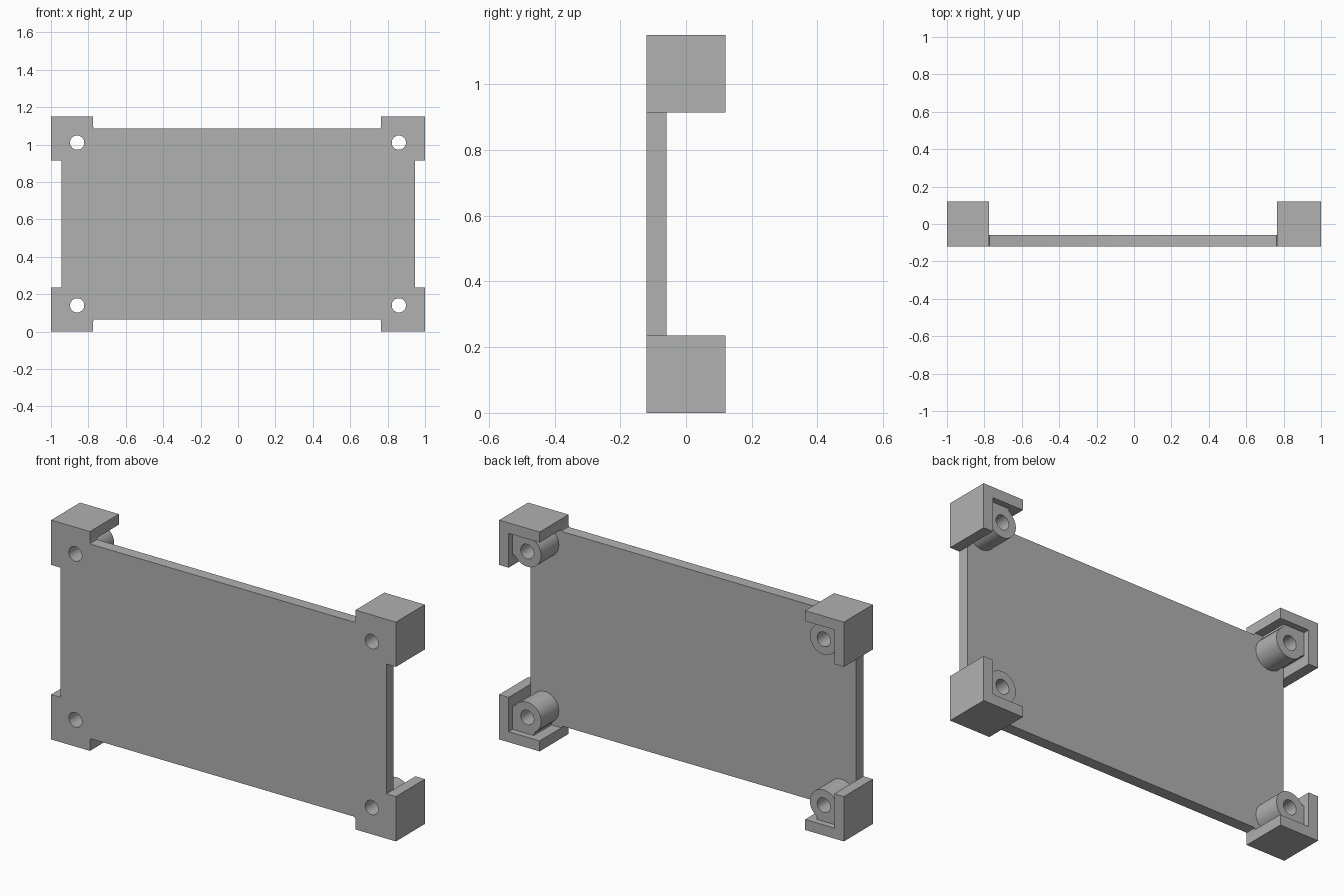
import bpy, bmesh
from math import cos, sin, radians

cube = bpy.data.objects.get("Cube")
if cube:
    bpy.data.objects.remove(cube)

TOP = 1.15                       # overall height
FRONT, FLOOR, BOSS, BACK = -0.12, -0.06, 0.087, 0.12
WALL, HOLE, RADIUS = 0.055, 0.14, 0.08
SIZE_Z = 0.235                   # corner bracket height

grey = bpy.data.materials.new("plain grey")
grey.use_nodes = True
grey.diffuse_color = (0.44, 0.44, 0.44, 1)
grey.node_tree.nodes["Principled BSDF"].inputs["Base Color"].default_value = grey.diffuse_color


def place(points, right, upper):
    """Turn corner-local (inward, inward) points into x, z."""
    return [(1 - u if right else u - 1, TOP - v if upper else v) for u, v in points]


def extrude(name, outlines, y0, y1):
    """Extrude x-z outlines from y0 to y1 into one object."""
    bm = bmesh.new()
    for outline in outlines:
        face = bm.faces.new([bm.verts.new((x, y0, z)) for x, z in outline])
        new = bmesh.ops.extrude_face_region(bm, geom=[face])["geom"]
        verts = [g for g in new if isinstance(g, bmesh.types.BMVert)]
        bmesh.ops.translate(bm, verts=verts, vec=(0, y1 - y0, 0))
    bmesh.ops.recalc_face_normals(bm, faces=bm.faces)
    mesh = bpy.data.meshes.new(name)
    bm.to_mesh(mesh)
    bm.free()
    obj = bpy.data.objects.new(name, mesh)
    bpy.context.collection.objects.link(obj)
    mesh.materials.append(grey)
    return obj


def arc(radius, start, end, steps):
    angles = [radians(start + (end - start) * i / steps) for i in range(steps + 1)]
    return [(HOLE + radius * cos(a), HOLE + radius * sin(a)) for a in angles]


corners = [(False, False), (True, False), (True, True), (False, True)]


def width(right):
    return 0.235 if right else 0.225


# Screw holes
holes = extrude("hole_cutter",
                [place(arc(0.038, 0, 352.5, 47), r, t) for r, t in corners], -0.3, 0.3)
holes.hide_render = True
holes.hide_viewport = True

# Base plate with square corner tabs and tiny fillets at the long edges
outline = []
for i, (r, t) in enumerate(corners):
    w = width(r)
    tab = [(WALL, SIZE_Z), (0, SIZE_Z), (0, 0), (w, 0), (w, 0.055),
           (w + 0.003, 0.062), (w + 0.01, 0.065)]
    outline += place(tab if i % 2 == 0 else tab[::-1], r, t)
plate = extrude("base_plate", [outline], FRONT, FLOOR)

# L-shaped corner walls
walls = []
for r, t in corners:
    w = width(r)
    walls.append(place([(0, 0), (w, 0), (w, WALL), (WALL, WALL),
                        (WALL, SIZE_Z), (0, SIZE_Z)], r, t))
extrude("corner_walls", walls, FLOOR, BACK)

# Screw bosses, joined to the walls by a filled corner with hollow fillets
blend = [(WALL, 0.178), (0.062, 0.178), (0.068, 0.181), (0.072, 0.186)]
boss = ([(WALL, WALL)] + [(v, u) for u, v in blend]
        + arc(RADIUS, -55, 145, 32) + blend[::-1])
bosses = extrude("screw_bosses", [place(boss, r, t) for r, t in corners], FLOOR, BOSS)

# Cut the holes and smooth the round surfaces
for obj in (plate, bosses):
    mod = obj.modifiers.new("holes", "BOOLEAN")
    mod.operation = "DIFFERENCE"
    mod.solver = "EXACT"
    mod.object = holes
    bpy.ops.object.select_all(action="DESELECT")
    obj.select_set(True)
    bpy.context.view_layer.objects.active = obj
    bpy.ops.object.modifier_apply(modifier=mod.name)
    bpy.ops.object.shade_smooth_by_angle(angle=radians(35))
bpy.data.objects.remove(holes)
